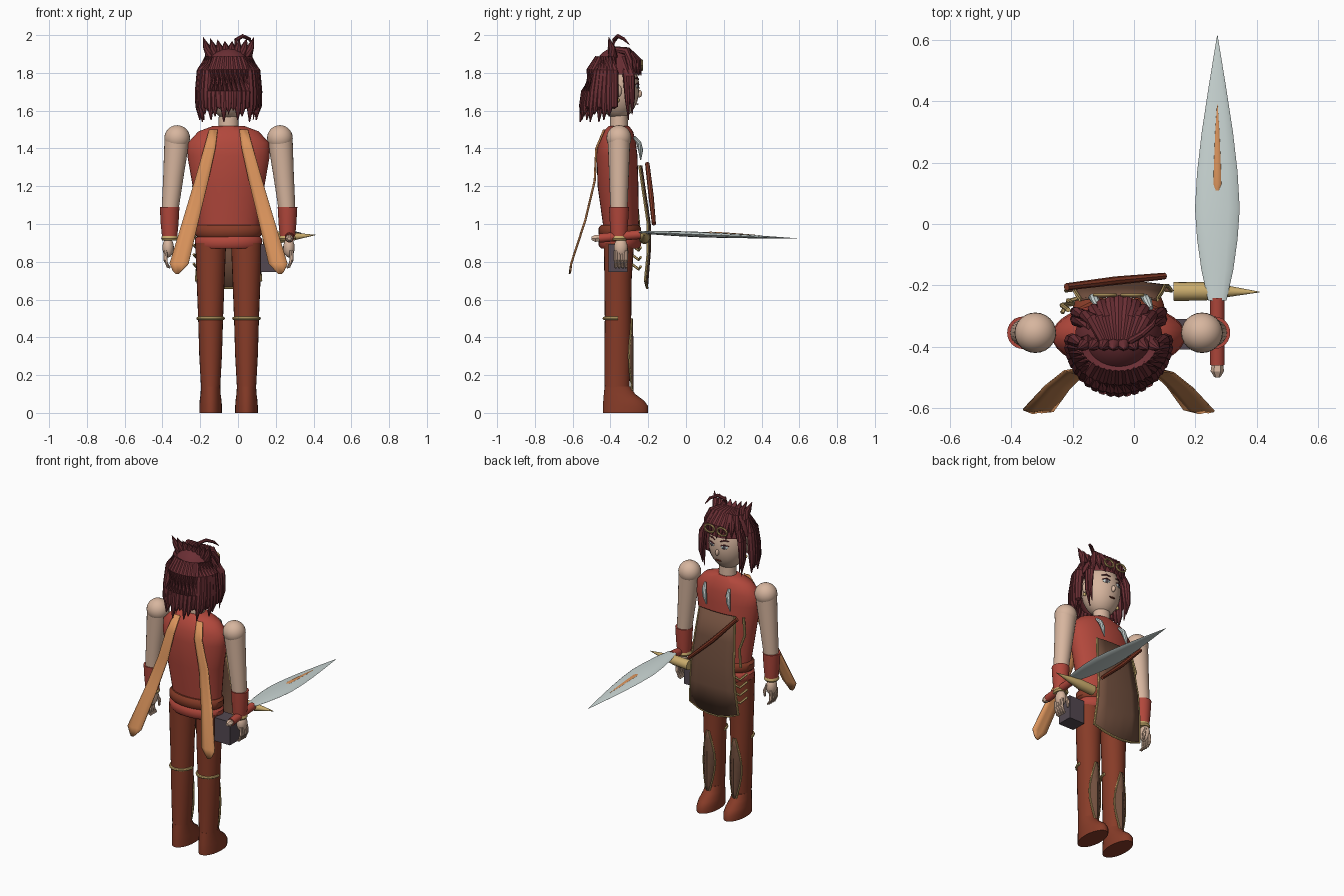
import bpy, bmesh, math
from mathutils import Vector

if "Cube" in bpy.data.objects:
    bpy.data.objects.remove(bpy.data.objects["Cube"])


def colour(name, r, g, b):
    m = bpy.data.materials.new(name)
    m.use_nodes = True
    c = tuple((v / 255) ** 2.2 for v in (r, g, b)) + (1,)
    m.diffuse_color = c
    m.node_tree.nodes["Principled BSDF"].inputs["Base Color"].default_value = c
    return m


SKIN = colour("skin", 214, 180, 157)
HAIR = colour("dark red hair", 106, 50, 55)
RED = colour("red cloth", 176, 73, 62)
LEATHER = colour("red brown leather", 134, 62, 44)
ORANGE = colour("orange cloth", 217, 146, 92)
STEEL = colour("pale steel", 200, 212, 210)
GOLD = colour("gold trim", 200, 170, 108)
BROWN = colour("brown apron", 112, 80, 64)
DARK = colour("dark grey", 84, 74, 82)
CX, CY = -0.05, -0.355   # body axis


def finish(name, bm, mat, smooth=True):
    bmesh.ops.recalc_face_normals(bm, faces=bm.faces)
    me = bpy.data.meshes.new(name)
    bm.to_mesh(me)
    bm.free()
    me.materials.append(mat)
    ob = bpy.data.objects.new(name, me)
    bpy.context.collection.objects.link(ob)
    if smooth:
        bpy.ops.object.select_all(action='DESELECT')
        ob.select_set(True)
        bpy.context.view_layer.objects.active = ob
        bpy.ops.object.shade_smooth_by_angle(angle=math.radians(40))
    return ob


def skin_rings(name, rings, mat, smooth=True):
    bm = bmesh.new()
    vs = [[bm.verts.new(p) for p in ring] for ring in rings]
    n = len(vs[0])
    for a, b in zip(vs, vs[1:]):
        for i in range(n):
            j = (i + 1) % n
            bm.faces.new((a[i], a[j], b[j], b[i]))
    bm.faces.new(vs[0])
    bm.faces.new(vs[-1])
    return finish(name, bm, mat, smooth)


def loft(name, secs, mat, n=24):
    """Stacked ellipses: (z, cx, cy, rx, ry)."""
    ang = [2 * math.pi * i / n for i in range(n)]
    return skin_rings(name, [[(x + rx * math.cos(a), y + ry * math.sin(a), z) for a in ang]
                             for z, x, y, rx, ry in secs], mat)


def tube(name, pts, radii, mat, n=8, flat=1.0, up=(0, 0, 1), smooth=True):
    """Sweep an ellipse along a path; flat squashes it along the up direction."""
    pts = [Vector(p) for p in pts]
    rings = []
    for k, p in enumerate(pts):
        t = (pts[min(k + 1, len(pts) - 1)] - pts[max(k - 1, 0)]).normalized()
        u = Vector(up)
        if abs(t.dot(u)) > 0.95:
            u = Vector((0, 1, 0))
        s = t.cross(u).normalized()
        w = s.cross(t)
        r = radii[k]
        rings.append([p + s * r * math.cos(2 * math.pi * i / n) + w * r * flat * math.sin(2 * math.pi * i / n)
                      for i in range(n)])
    return skin_rings(name, rings, mat, smooth)


def ball(name, loc, rad, mat, yaw=0):
    bm = bmesh.new()
    bmesh.ops.create_uvsphere(bm, u_segments=24, v_segments=14, radius=1)
    bmesh.ops.scale(bm, vec=rad, verts=bm.verts)
    ob = finish(name, bm, mat)
    ob.location = loc
    ob.rotation_euler.z = yaw
    return ob


def sheet(name, rows, mat, thick=0.006):
    """Thin cloth built from rows of points."""
    bm = bmesh.new()
    vs = [[bm.verts.new(p) for p in r] for r in rows]
    for a, b in zip(vs, vs[1:]):
        for i in range(len(a) - 1):
            bm.faces.new((a[i], a[i + 1], b[i + 1], b[i]))
    ob = finish(name, bm, mat)
    mod = ob.modifiers.new("thickness", 'SOLIDIFY')
    mod.thickness = thick
    mod.offset = 0
    return ob


# Torso, neck, belt
loft("torso", [(0.87, CX, -.345, .165, .085), (1.0, CX, -.345, .165, .095), (1.2, CX, -.36, .19, .108),
               (1.36, CX, -.365, .218, .108), (1.43, CX, -.365, .215, .1), (1.49, CX, -.36, .16, .08),
               (1.52, CX, CY, .08, .052)], RED, 32)
loft("neck", [(1.48, CX, CY, .055, .05), (1.62, CX, CY, .05, .045)], SKIN)
for i, z in enumerate((.905, .965)):
    loft(f"belt_{i}", [(z - .035, CX, -.35, .165, .1), (z - .02, CX, -.35, .178, .112),
                       (z + .015, CX, -.35, .178, .112), (z + .03, CX, -.35, .165, .1)], RED if i == 0 else LEATHER, 32)

# Legs, boots and shin panels
for side, s, x in (("right", -1, -.145), ("left", 1, .045)):
    loft(side + "_leg", [(.05, x, -.365, .05, .068), (.12, x, -.365, .05, .065), (.3, x, -.362, .06, .07),
                         (.5, x, -.36, .066, .07), (.7, x, -.36, .074, .072), (.9, x, -.355, .082, .08)], LEATHER)
    loft(side + "_boot", [(0, x, -.32, .06, .12), (.035, x, -.32, .06, .12), (.065, x, -.33, .058, .108),
                          (.1, x, -.352, .053, .083), (.14, x, -.363, .051, .068)], LEATHER)
    arc = [math.pi * (1 + k / 10) for k in range(11)]
    tube(side + "_knee_band", [(x + .067 * math.cos(a), -.36 + .073 * math.sin(a), .5) for a in arc],
         [.009] * 11, GOLD)
    edge_l, edge_r, rows = [], [], []
    for k in range(9):
        z = .1 + .4 * k / 8
        w = .008 + .034 * math.sin(math.pi * k / 8)
        y = -.36 + .07 * math.sqrt(1 - (w / .066) ** 2)
        mid = -.282 if z < .45 else -.284
        rows.append([(x - w, y + .004, z), (x, mid, z), (x + w, y + .004, z)])
        edge_l.append(rows[-1][0])
        edge_r.append(rows[-1][2])
    sheet(side + "_shin_panel", rows, BROWN)
    for tag, e in (("inner", edge_l), ("outer", edge_r)):
        tube(f"{side}_shin_trim_{tag}", e, [.005] * 9, GOLD, 6)

    # Arms, bracers and hands
    sx, wx = CX + s * .272, CX + s * .312
    ball(side + "_shoulder", (sx, CY, 1.455), (.068, .066, .068), SKIN)
    loft(side + "_arm", [(1.0, wx, CY, .042, .042), (1.1, wx - s * .005, CY, .046, .046),
                         (1.25, sx + s * .02, CY, .054, .052), (1.455, sx, CY, .067, .06)], SKIN)
    loft(side + "_bracer", [(.93, wx, CY, .04, .042), (1.0, wx, CY, .047, .048), (1.09, wx, CY, .052, .053)], RED)
    loft(side + "_wrist_ring", [(.912, wx, CY, .038, .04), (.922, wx, CY, .045, .047), (.938, wx, CY, .04, .042)], GOLD)
    hx = wx + s * .008
    ball(side + "_palm", (hx, -.345, .875), (.03, .036, .052), SKIN)
    for k in range(4):
        y = -.372 + k * .018
        tube(f"{side}_finger_{k}", [(hx + s * .012, y, .86), (hx + s * .014, y, .81), (hx, y, .775), (hx - s * .012, y, .768)],
             [.011, .011, .009, .005], SKIN)
    tube(side + "_thumb", [(hx - s * .015, -.325, .89), (hx - s * .03, -.315, .85), (hx - s * .03, -.318, .815)],
         [.013, .011, .006], SKIN)

    # Back sash tails, with a pointed hem
    rows = []
    for z, off, w, y in ((1.5, .08, .022, -.43), (1.4, .1, .03, -.472), (1.23, .143, .036, -.48),
                         (1.02, .2, .042, -.53), (.79, .262, .05, -.605)):
        c = CX + s * off
        rows.append([(c - w, y, z), (c - w / 3, y - .006, z), (c + w / 3, y, z), (c + w, y - .006, z)])
    c = CX + s * .272
    rows.append([(c - .022, -.61, .75), (c - .008, -.618, .735), (c + .008, -.614, .735), (c + .022, -.615, .75)])
    sheet(side + "_sash_tail", rows, ORANGE)
    # Small steel hook on the chest
    hx = CX + s * .085
    tube(side + "_chest_hook", [(hx + .02, -.275, 1.46), (hx + .01, -.25, 1.43), (hx, -.24, 1.39), (hx - .012, -.24, 1.34)],
         [.008, .014, .013, .003], STEEL)

# Apron with gold edging
rows = []
for z, w, y in ((1.31, .125, -.235), (1.15, .14, -.212), (1.0, .15, -.19), (.85, .16, -.19), (.7, .172, -.205)):
    rows.append([(CX + w * t, y - .012 * t * t, z - (.04 * (1 - t * t) if z < .75 else 0))
                 for t in (-1, -.6, -.2, .2, .6, 1)])
sheet("apron", rows, BROWN, .008)
outline = [r[0] for r in rows] + rows[-1][1:] + [r[-1] for r in rows[-2::-1]]
tube("apron_trim", outline, [.007] * len(outline), GOLD, 6, up=(0, 1, 0))
tube("apron_rod", [(-.22, -.205, 1.32), (-.06, -.185, 1.15), (.1, -.17, 1.0)], [.012, .014, .011], LEATHER)
tube("side_cord", [(-.215, -.28, 1.3), (-.235, -.265, 1.2), (-.2, -.26, 1.1), (-.215, -.25, .99)], [.008] * 4, GOLD)
for k in range(4):
    z = .94 - .05 * k
    tube(f"hip_chain_{k}", [(-.235, -.29, z), (-.21, -.25, z - .03), (-.175, -.24, z - .015)], [.007] * 3, GOLD, 6)

# Hip pouch
bm = bmesh.new()
bmesh.ops.create_cube(bm, size=1)
bmesh.ops.scale(bm, vec=(.11, .1, .15), verts=bm.verts)
pouch = finish("hip_pouch", bm, DARK, False)
pouch.location = (.175, -.36, .82)

# Horn
tube("horn", [(.13, -.22, .925), (.23, -.22, .93), (.31, -.22, .935), (.41, -.222, .942)],
     [.031, .03, .018, .001], GOLD, 16)

# Sword
SX = .272
tube("sword_grip", [(SX, -.46, .925), (SX, -.24, .945)], [.024, .024], RED, 12)
tube("sword_pommel", [(SX, -.5, .923), (SX, -.48, .924), (SX, -.455, .926)], [.01, .022, .018], SKIN, 6, smooth=False)
blade = ((-.25, .03), (-.15, .052), (-.05, .066), (.05, .073), (.17, .066), (.3, .051), (.45, .028), (.615, .001))


def blade_z(y):
    return .957 - .04 * (y + .25)


tube("sword_blade", [(SX, y, blade_z(y)) for y, w in blade], [w for y, w in blade], STEEL, 12, .2)
tube("blade_inlay", [(SX, y, blade_z(y) + .013 - .02 * max(0, y - .2)) for y in (.11, .13, .2, .3, .39)],
     [.006, .013, .011, .007, .001], ORANGE, 8, .35)

# Head and face
HZ = 1.72
ball("head", (CX, -.36, HZ), (.118, .113, .165), SKIN)
ball("nose", (CX, -.248, 1.69), (.011, .016, .02), SKIN)
ball("mouth", (CX, -.258, 1.635), (.022, .006, .004), LEATHER)
for side, s in (("right", -1), ("left", 1)):
    ex = CX + s * .045
    yaw = -s * .36
    ball(side + "_eye", (ex, -.257, 1.73), (.022, .005, .012), STEEL, yaw)
    ball(side + "_iris", (ex, -.254, 1.73), (.01, .005, .011), DARK, yaw)
    tube(side + "_lash", [(ex - s * .022, -.249, 1.738), (ex, -.253, 1.746), (ex + s * .025, -.268, 1.738)],
         [.003, .004, .002], HAIR, 6)
    tube(side + "_brow", [(ex - s * .025, -.25, 1.765), (ex, -.258, 1.774), (ex + s * .025, -.272, 1.768)],
         [.003, .005, .002], HAIR, 6)
    ball(side + "_ear", (CX + s * .118, -.362, 1.705), (.016, .022, .034), SKIN)
    ball(side + "_earring", (CX + s * .125, -.36, 1.655), (.009, .009, .011), GOLD)
    # Long locks in front of the ears
    for k in range(2):
        tube(f"{side}_side_lock_{k}", [(CX + s * .09, -.33 + k * .025, 1.88), (CX + s * .138, -.315 + k * .025, 1.78),
             (CX + s * .145, -.31 + k * .025, 1.66), (CX + s * .13, -.305 + k * .02, 1.55 + k * .03)],
             [.018, .02, .014, .002], HAIR)

# Hair cap, open over the face
bm = bmesh.new()
bmesh.ops.create_uvsphere(bm, u_segments=32, v_segments=24, radius=1)
bmesh.ops.scale(bm, vec=(.148, .134, .195), verts=bm.verts)
bmesh.ops.translate(bm, vec=(CX, -.372, 1.74), verts=bm.verts)
low = [f for f in bm.faces if f.calc_center_median().z < (1.8 if f.calc_center_median().y > -.4 else 1.62)]
bmesh.ops.delete(bm, geom=low, context='FACES')
finish("hair_cap", bm, HAIR)

# Hanging strands round the back
N = 21
for k in range(N):
    a = math.pi * (.98 + 1.04 * k / (N - 1))
    c, sn = math.cos(a), math.sin(a)
    tip = 1.55 + .03 * (k % 3) - .01 * (k % 2)
    tube(f"back_strand_{k}", [(CX + rx * c, -.39 + ry * sn, z) for rx, ry, z in
         ((.11, .075, 1.88), (.145, .115, 1.81), (.155, .142, 1.7), (.157, .158, 1.62), (.152, .172, tip))],
         [.018, .024, .024, .019, .003], HAIR)

# Fringe sweeping forward from the crown
for k in range(9):
    t = k / 4 - 1
    y = -.24 - .05 * t * t
    tube(f"fringe_{k}", [(CX + .05 * t, -.38, 1.925), (CX + .085 * t, -.31, 1.915), (CX + .11 * t, y - .01, 1.86),
                         (CX + .118 * t, y + .003, 1.785 + .015 * (k % 2))], [.016, .022, .02, .002], HAIR)

# Spiky gathered crown and a loose curl
for k in range(8):
    t = k / 3.5 - 1
    tube(f"crown_spike_{k}", [(CX + .1 * t, -.385, 1.88), (CX + .115 * t, -.395, 1.935),
                              (CX + .135 * t, -.41, 1.965 + .025 * abs(t))], [.024, .02, .001], HAIR)
tube("loose_curl", [(-.02, -.39, 1.92), (-.01, -.38, 1.975), (.025, -.36, 1.995), (.06, -.33, 1.98), (.075, -.3, 1.95)],
     [.012, .012, .011, .009, .002], HAIR)

# Gold rings worn on the forehead
for i, x in enumerate((-.095, -.005)):
    ring = [(x + .034 * math.cos(a), -.232, 1.84 + .024 * math.sin(a)) for a in [math.pi * j / 8 for j in range(17)]]
    tube(f"forehead_ring_{i}", ring, [.006] * 17, GOLD, 6, up=(0, 1, 0))
